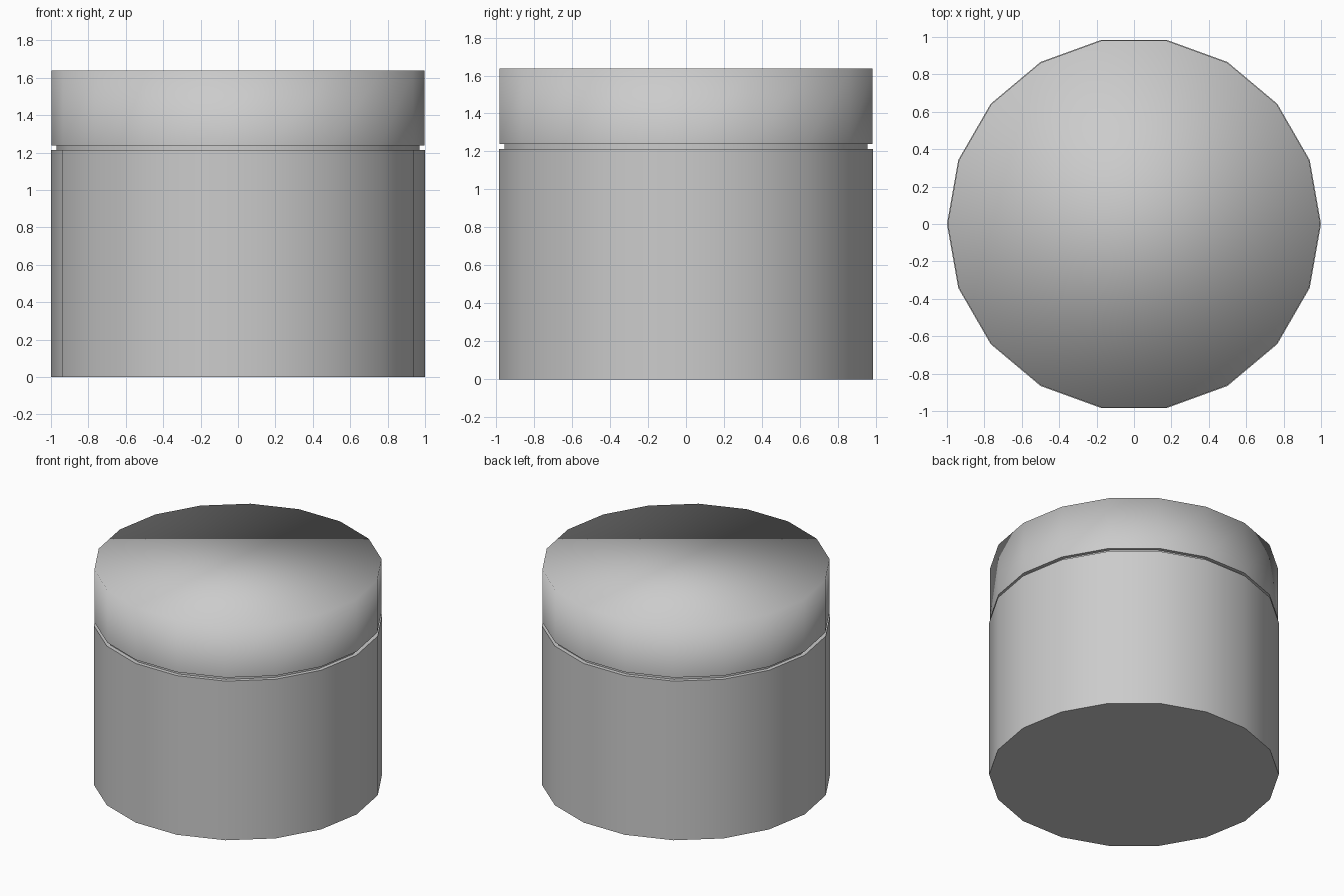
import bpy, bmesh
from math import cos, sin, radians

if "Cube" in bpy.data.objects:
    bpy.data.objects.remove(bpy.data.objects["Cube"])

SIDES = 18


def drum(name, radius, z0, z1, soft_top=False):
    """Closed 18-sided drum with smooth walls; rims sharp unless soft_top."""
    bm = bmesh.new()
    rings = []
    for z in (z0, z1):
        rings.append([bm.verts.new((radius * cos(radians(i * 360 / SIDES)),
                                    radius * sin(radians(i * 360 / SIDES)), z))
                      for i in range(SIDES)])
    low, high = rings
    for i in range(SIDES):
        j = (i + 1) % SIDES
        bm.faces.new((low[i], low[j], high[j], high[i]))
    bottom = bm.faces.new(low[::-1])
    top = bm.faces.new(high)
    for f in bm.faces:
        f.smooth = True
    # sharp rims
    for e in bottom.edges:
        e.smooth = False
    for e in top.edges:
        e.smooth = soft_top
    mesh = bpy.data.meshes.new(name)
    bm.to_mesh(mesh)
    bm.free()
    obj = bpy.data.objects.new(name, mesh)
    bpy.context.collection.objects.link(obj)
    return obj


# container body
drum("body", 1.0, 0.0, 1.213)
# recessed neck showing in the gap
drum("neck", 0.97, 1.213, 1.238)
# lid, shaded smoothly over its upper rim
drum("lid", 0.996, 1.238, 1.638, soft_top=True)
